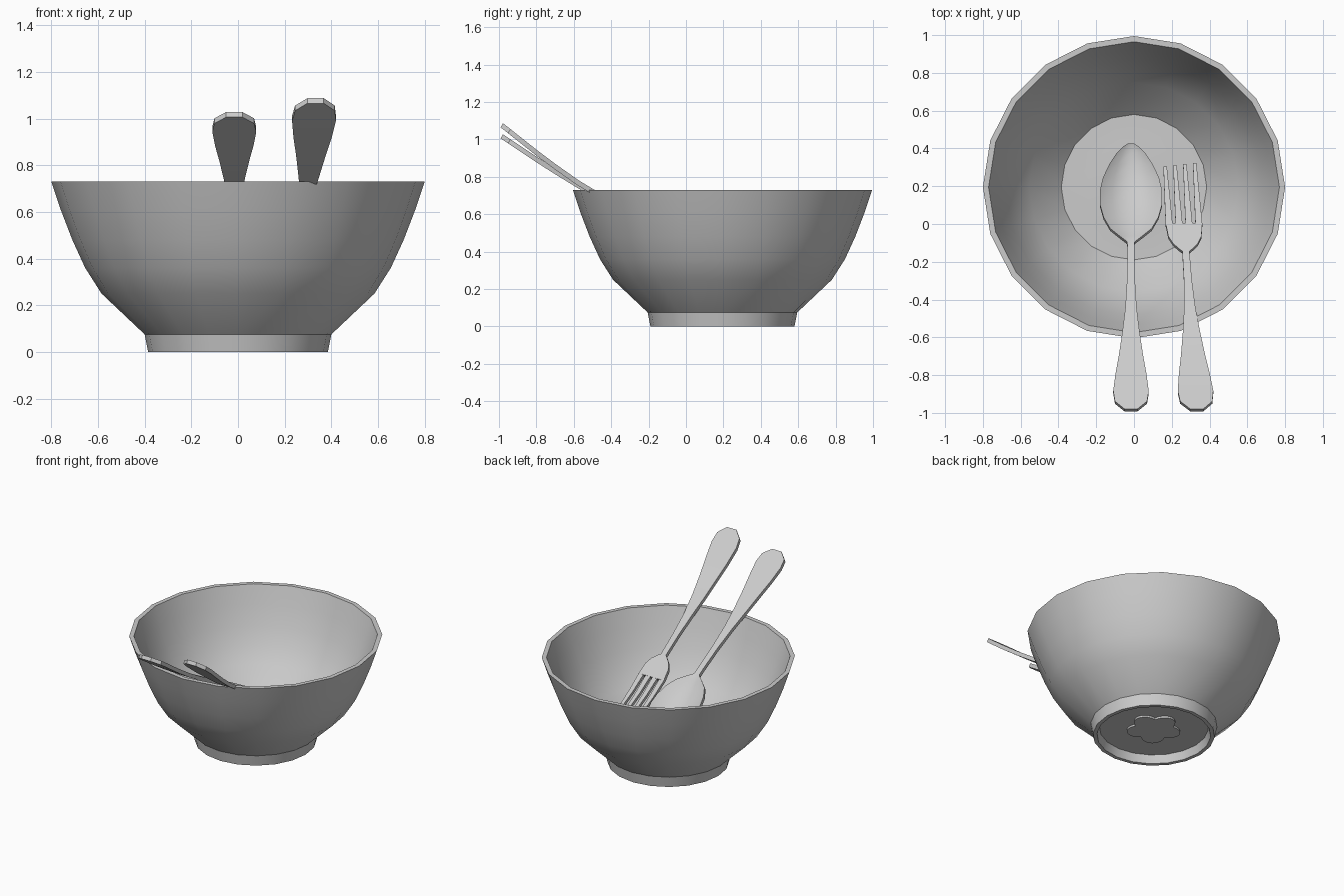
import bpy, bmesh, math

if "Cube" in bpy.data.objects:
    bpy.data.objects.remove(bpy.data.objects["Cube"])

grey = bpy.data.materials.new("light_grey")
grey.diffuse_color = (0.6, 0.6, 0.6, 1)
grey.use_nodes = True
grey.node_tree.nodes["Principled BSDF"].inputs["Base Color"].default_value = grey.diffuse_color
CY = 0.195                                   # bowl centre in y


def finish(name, bm, angle=35):
    bmesh.ops.remove_doubles(bm, verts=bm.verts, dist=1e-5)
    bmesh.ops.recalc_face_normals(bm, faces=bm.faces)
    me = bpy.data.meshes.new(name)
    bm.to_mesh(me)
    bm.free()
    me.materials.append(grey)
    ob = bpy.data.objects.new(name, me)
    bpy.context.collection.objects.link(ob)
    bpy.ops.object.select_all(action='DESELECT')
    ob.select_set(True)
    bpy.context.view_layer.objects.active = ob
    bpy.ops.object.shade_smooth_by_angle(angle=math.radians(angle))
    return ob


def interp(pts, y):
    for (a, za), (b, zb) in zip(pts, pts[1:]):
        if y <= b:
            break
    return za + (zb - za) * (y - a) / (b - a)


def slab(bm, rows, thick):
    """Closed slab from rows of surface points, thickened along the tilted normal."""
    n = len(rows[0])
    off = (0, 0.5 * thick, 0.85 * thick)
    layers = [[[bm.verts.new([c + s * o for c, o in zip(p, off)]) for p in r]
               for r in rows] for s in (-0.5, 0.5)]
    lo, hi = layers
    for L in layers:
        for r, q in zip(L, L[1:]):
            for i in range(n - 1):
                bm.faces.new((r[i], r[i + 1], q[i + 1], q[i]))
    for j in range(len(rows) - 1):
        for i in (0, n - 1):
            bm.faces.new((lo[j][i], lo[j + 1][i], hi[j + 1][i], hi[j][i]))
    for j in (0, -1):
        for i in range(n - 1):
            bm.faces.new((lo[j][i], lo[j][i + 1], hi[j][i + 1], hi[j][i]))


# Bowl: 20-sided lathe with hollow foot and thick wall
profile = [(0, .055), (.345, .055), (.36, 0), (.385, 0), (.40, .075), (.585, .25),
           (.655, .36), (.71, .48), (.76, .61), (.8, .73), (.77, .73), (.73, .61),
           (.68, .48), (.625, .37), (.555, .27), (.385, .1), (.25, .1), (0, .12)]
bm = bmesh.new()
vs = [bm.verts.new((0, CY - r, z)) for r, z in profile]
es = [bm.edges.new(p) for p in zip(vs, vs[1:])]
bmesh.ops.spin(bm, geom=vs + es, cent=(0, CY, 0), axis=(0, 0, 1),
               angle=math.tau, steps=20, use_merge=True)
finish("bowl", bm)

# Flower relief under the foot
bm = bmesh.new()
ring = []
for i in range(40):
    a = math.tau * i / 40
    r = 0.125 + 0.05 * abs(math.cos(2.5 * (a - math.pi / 2)))
    ring.append(bm.verts.new((r * math.cos(a), CY + r * math.sin(a), .06)))
face = bm.faces.new(ring)
ext = bmesh.ops.extrude_face_region(bm, geom=[face])
bmesh.ops.translate(bm, vec=(0, 0, -.018),
                    verts=[v for v in ext["geom"] if isinstance(v, bmesh.types.BMVert)])
finish("flower_relief", bm)

# Handle half-widths, shared by both utensils
handle = [(-.985, .035), (-.945, .085), (-.89, .094), (-.8, .082), (-.7, .064),
          (-.58, .046), (-.45, .03), (-.3, .021), (-.15, .019)]

# Spoon: handle plus dished oval
path = [(-.99, 1.02), (-.75, .86), (-.53, .725), (-.3, .60), (-.1, .49), (.42, .22)]
oval = [(-.1, .02), (-.07, .06), (-.03, .11), (.03, .145), (.1, .165), (.17, .165),
        (.24, .148), (.31, .115), (.37, .075), (.405, .04), (.42, .015)]
rows = []
for y, w in handle + oval:
    t = max(0, (y + .1) / .52)
    dish = .085 * math.sin(math.pi * min(1, t)) ** .8 if t > 0 else 0
    rows.append([(-.016 + w * u, y, interp(path, y) - dish * (1 - u * u))
                 for u in (-1, -.6, 0, .6, 1)])
bm = bmesh.new()
slab(bm, rows, .026)
finish("spoon", bm)

# Fork: handle, shoulder and four tines, leaning slightly sideways
path = [(-.99, 1.08), (-.75, .89), (-.53, .735), (-.13, .52), (0, .435), (.12, .37), (.32, .28)]


def fork_point(x, y):
    return (.243 + (.31 - y) * .069 + x, y, interp(path, y))


shoulder = [(-.14, .032), (-.11, .065), (-.07, .088), (0, .097)]
bm = bmesh.new()
slab(bm, [[fork_point(w * u, y) for u in (-1, 0, 1)] for y, w in handle + shoulder], .026)
for k in range(4):
    c = (k - 1.5) * .0525
    slab(bm, [[fork_point(c + s * w, y) for s in (-1, 1)]
              for y, w in ((-.01, .0185), (.12, .015), (.3 + .006 * k, .009))], .022)
finish("fork", bm)
